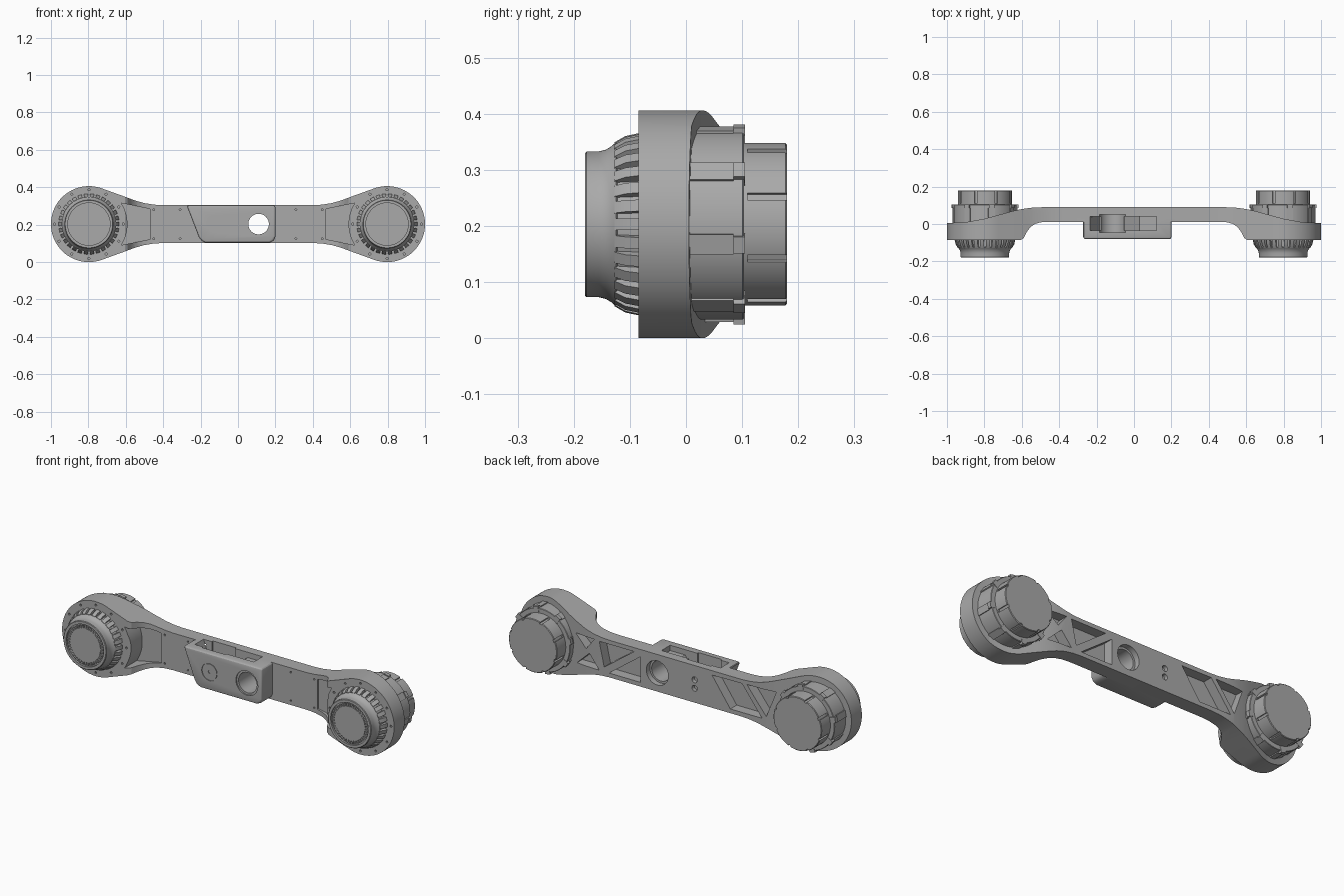
import bpy, bmesh, math
from mathutils import Matrix, Vector

if bpy.data.objects.get("Cube"):
    bpy.data.objects.remove(bpy.data.objects["Cube"])

grey = bpy.data.materials.new("machined grey")
grey.diffuse_color = (0.4, 0.4, 0.4, 1)
grey.use_nodes = True
grey.node_tree.nodes["Principled BSDF"].inputs["Base Color"].default_value = (0.4, 0.4, 0.4, 1)

HUB_X, MID_Z = 0.797, 0.203


def finish(name, bm):
    bmesh.ops.recalc_face_normals(bm, faces=bm.faces)
    me = bpy.data.meshes.new(name)
    bm.to_mesh(me)
    bm.free()
    me.materials.append(grey)
    ob = bpy.data.objects.new(name, me)
    bpy.context.collection.objects.link(ob)
    return ob


def add_prism(bm, pts, lo, hi, axis="y"):
    """Extrude an outline: (x, z) along y, or (x, y) along z."""
    place = (lambda p, h: (p[0], h, p[1])) if axis == "y" else (lambda p, h: (p[0], p[1], h))
    rings = [[bm.verts.new(place(p, h)) for p in pts] for h in (lo, hi)]
    for ring in rings:
        bm.faces.new(ring)
    n = len(pts)
    for i in range(n):
        j = (i + 1) % n
        bm.faces.new((rings[0][i], rings[0][j], rings[1][j], rings[1][i]))


def prism(name, pts, lo, hi, axis="y"):
    bm = bmesh.new()
    add_prism(bm, pts, lo, hi, axis)
    return finish(name, bm)


def arc(cx, cz, r, a0=0, a1=360, n=48):
    full = abs(a1 - a0) == 360
    steps = n if full else n + 1
    angles = [math.radians(a0 + (a1 - a0) * i / n) for i in range(steps)]
    return [(cx + r * math.cos(a), cz + r * math.sin(a)) for a in angles]


def lathe(name, profile, cx, n=72):
    """Spin a closed (radius, y) profile that starts and ends on the axis."""
    bm = bmesh.new()
    rings = []
    for r, y in profile:
        if r == 0:
            rings.append([bm.verts.new((cx, y, MID_Z))])
        else:
            rings.append([bm.verts.new((x, y, z)) for x, z in arc(cx, MID_Z, r, n=n)])
    for a, b in zip(rings, rings[1:]):
        for i in range(n):
            j = (i + 1) % n
            if len(a) == 1:
                bm.faces.new((a[0], b[i], b[j]))
            elif len(b) == 1:
                bm.faces.new((a[i], a[j], b[0]))
            else:
                bm.faces.new((a[i], a[j], b[j], b[i]))
    return finish(name, bm)


def radial_blocks(name, outline, width, count, cx, start=0):
    """Ring of blocks, each a (radius, y) outline thickened sideways."""
    bm = bmesh.new()
    for k in range(count):
        before = set(bm.verts)
        add_prism(bm, outline, -width / 2, width / 2, "z")
        new = [v for v in bm.verts if v not in before]
        turn = Matrix.Rotation(math.radians(start) + math.tau * k / count, 4, "Y")
        bmesh.ops.transform(bm, matrix=Matrix.Translation((cx, 0, MID_Z)) @ turn, verts=new)
    return finish(name, bm)


def boolean(target, tool, operation):
    mod = target.modifiers.new("cut", "BOOLEAN")
    mod.operation, mod.object, mod.solver = operation, tool, "EXACT"
    bpy.context.view_layer.objects.active = target
    bpy.ops.object.modifier_apply(modifier=mod.name)
    bpy.data.objects.remove(tool)


def mirrored(half):
    return half + [(-x, v) for x, v in reversed(half)]


# Arm body: front outline crossed with the outline seen from above
neck = [(0.4, 0.304), (0.45, 0.307), (0.5, 0.315), (0.55, 0.329), (0.62, 0.355)]
lower = [(x, 2 * MID_Z - z) for x, z in reversed(neck)]
body = prism("arm_body", mirrored(neck + arc(HUB_X, MID_Z, 0.203, 110, -110, 56) + lower), -0.3, 0.3)
back = [(0.48, 0.09), (0.54, 0.088), (0.6, 0.08), (0.65, 0.069), (0.7, 0.055),
        (0.8, 0.028), (0.9, 0.01), (1.1, 0)]
front = [(1.1, -0.085), (0.605, -0.085), (0.59, -0.075), (0.575, -0.045), (0.555, -0.018),
         (0.53, 0), (0.5, 0.009), (0.46, 0.012)]
boolean(body, prism("plan", mirrored(back + front), -0.2, 0.6, "z"), "INTERSECT")

# Central housing with sloping left wall and rounded lower corner
housing = prism("housing", [(-0.275, 0.304), (-0.21, 0.135), (-0.195, 0.112), (-0.17, 0.103),
                (0.165, 0.103), (0.19, 0.112), (0.2, 0.135), (0.2, 0.304)], -0.081, 0.05)
bev = housing.modifiers.new("edge", "BEVEL")
bev.width, bev.segments = 0.012, 3
bpy.context.view_layer.objects.active = housing
bpy.ops.object.modifier_apply(modifier=bev.name)
boolean(body, housing, "UNION")

# Open tray in the housing and its round chamber
boolean(body, prism("tray", [(-0.245, 0.33), (-0.185, 0.17), (-0.05, 0.17), (0.03, 0.275),
                             (0.12, 0.275), (0.12, 0.33)], -0.035, 0.04), "DIFFERENCE")
chamber = [(-0.185, 0.33)] + arc(-0.115, MID_Z, 0.07, 180, 360, 24) + [(-0.045, 0.33)]
boolean(body, prism("chamber", chamber, -0.045, 0.05), "DIFFERENCE")

# Through hole with a shallow rim on both faces
for r, lo, hi in ((0.055, -0.2, 0.2), (0.066, -0.2, -0.074), (0.066, 0.06, 0.2)):
    boolean(body, prism("bore", arc(0.11, MID_Z, r), lo, hi), "DIFFERENCE")

# Triangular lightening pockets on the back
pockets = [
    [(-0.22, 0.28), (-0.4, 0.282), (-0.52, 0.125), (-0.33, 0.125)],
    [(-0.43, 0.285), (-0.6, 0.285), (-0.545, 0.14)],
    [(0.21, 0.265), (0.21, 0.125), (0.4, 0.125)],
    [(0.25, 0.282), (0.46, 0.282), (0.43, 0.15)],
    [(0.46, 0.125), (0.6, 0.125), (0.52, 0.2)],
    [(0.49, 0.285), (0.61, 0.285), (0.54, 0.22)],
]
bm = bmesh.new()
for pts in pockets:
    add_prism(bm, pts, 0.035, 0.2)
boolean(body, finish("pockets", bm), "DIFFERENCE")

# Scoops on the front where the arm meets each hub
bm = bmesh.new()
for s in (-1, 1):
    wall = arc(HUB_X, MID_Z, 0.206, 147, 213, 14)
    add_prism(bm, [(s * x, z) for x, z in wall + [(0.47, 0.122), (0.47, 0.284)]], -0.2, 0.02)
boolean(body, finish("scoops", bm), "DIFFERENCE")

# Screw holes in the hub rims, on the arm and on the back
bm = bmesh.new()
for s in (-1, 1):
    for x, z in arc(s * HUB_X, MID_Z, 0.184, 30, 390, 12):
        add_prism(bm, arc(x, z, 0.006, n=8), -0.2, -0.07)
    for x in (0.31, 0.45):
        for z in (0.125, 0.28):
            add_prism(bm, arc(s * x, z, 0.005, n=8), -0.02, 0.022)
for z in (0.18, 0.226):
    add_prism(bm, arc(-0.115, z, 0.016, n=20), 0.07, 0.2)
add_prism(bm, arc(-0.115, MID_Z, 0.047), -0.2, -0.077)
boolean(body, finish("screw_holes", bm), "DIFFERENCE")

# Round access cover set in the housing front
cover = prism("access_cover", arc(-0.115, MID_Z, 0.044), -0.081, -0.07)
boolean(cover, prism("pin", arc(-0.115, MID_Z, 0.008, n=16), -0.2, -0.075), "DIFFERENCE")

# Joint hubs at both ends
for side, s in (("right", -1), ("left", 1)):
    cx = s * HUB_X
    lathe(side + "_front_collar", [
        (0, -0.177), (0.092, -0.177), (0.092, -0.17), (0.113, -0.17), (0.113, -0.18), (0.127, -0.18),
        (0.13, -0.177), (0.13, -0.155), (0.133, -0.143), (0.139, -0.133), (0.146, -0.125),
        (0.142, -0.122), (0.146, -0.08), (0, -0.08)], cx)
    radial_blocks(side + "_collar_teeth", [(0.09, -0.176), (0.107, -0.176), (0.107, -0.165),
                                          (0.09, -0.165)], 0.008, 40, cx)
    radial_blocks(side + "_cooling_fins", [(0.13, -0.127), (0.146, -0.127), (0.157, -0.108),
                                          (0.163, -0.08), (0.13, -0.08)], 0.021, 30, cx)
    lathe(side + "_motor_case", [(0, -0.05), (0.17, -0.05), (0.17, 0.101), (0.168, 0.103), (0, 0.103)], cx)
    radial_blocks(side + "_case_lugs", [(0.15, 0.085), (0.179, 0.085), (0.179, 0.105),
                                       (0.15, 0.105)], 0.03, 8, cx, 12)
    radial_blocks(side + "_case_ribs", [(0.15, 0), (0.174, 0), (0.174, 0.085), (0.15, 0.085)],
                  0.036, 8, cx, 12)
    cap = lathe(side + "_rear_cap", [(0, 0.09), (0.145, 0.09), (0.145, 0.177), (0.142, 0.18), (0, 0.18)], cx)
    boolean(cap, radial_blocks("notches", [(0.136, 0.11), (0.17, 0.11), (0.17, 0.2), (0.136, 0.2)],
                               0.014, 8, cx, 25), "DIFFERENCE")

# Smooth the curved surfaces and keep the machined edges crisp
bpy.ops.object.select_all(action="DESELECT")
for ob in bpy.context.collection.objects:
    if ob.type == "MESH" and grey.name in ob.data.materials:
        ob.select_set(True)
        bpy.context.view_layer.objects.active = ob
bpy.ops.object.shade_smooth_by_angle(angle=math.radians(25))
